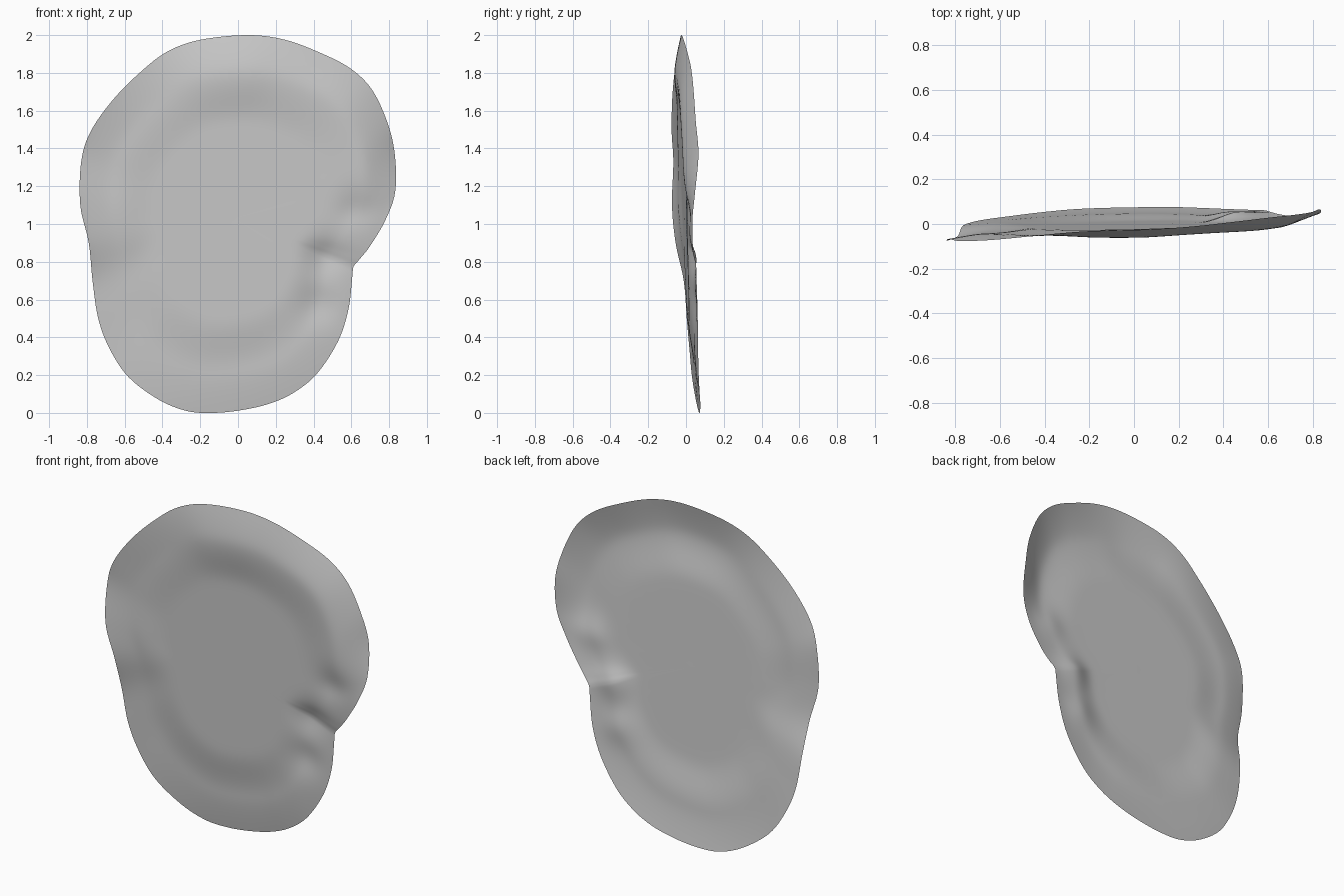
import bpy, bmesh, math
from mathutils import Vector

# Outline stations: x, z, depth at the rim, depth at the inner crest
RIM = [
    (0.05, 2.00, -0.025, -0.062), (-0.20, 1.975, -0.032, -0.062), (-0.37, 1.915, -0.045, -0.055),
    (-0.51, 1.81, -0.060, -0.050), (-0.66, 1.66, -0.073, -0.048), (-0.78, 1.49, -0.076, -0.045),
    (-0.83, 1.33, -0.067, -0.042), (-0.835, 1.10, -0.074, -0.042), (-0.79, 0.90, -0.055, -0.028),
    (-0.77, 0.70, -0.012, -0.002), (-0.74, 0.50, 0.004, 0.010), (-0.68, 0.34, 0.018, 0.020),
    (-0.58, 0.19, 0.032, 0.028), (-0.42, 0.07, 0.052, 0.037), (-0.27, 0.01, 0.066, 0.043),
    (-0.13, 0.00, 0.072, 0.046), (0.02, 0.015, 0.075, 0.048), (0.17, 0.05, 0.076, 0.048),
    (0.30, 0.11, 0.072, 0.045), (0.42, 0.21, 0.067, 0.042), (0.53, 0.38, 0.063, 0.040),
    (0.585, 0.55, 0.060, 0.038), (0.605, 0.72, 0.055, 0.036), (0.612, 0.775, 0.052, 0.034),
    (0.645, 0.815, 0.044, 0.028), (0.70, 0.885, 0.036, 0.018), (0.78, 1.02, 0.033, 0.006),
    (0.832, 1.17, 0.048, -0.008), (0.83, 1.37, 0.066, -0.016), (0.79, 1.54, 0.052, -0.022),
    (0.71, 1.71, 0.040, -0.030), (0.60, 1.82, 0.028, -0.036), (0.45, 1.90, 0.010, -0.042),
    (0.25, 1.975, -0.012, -0.052),
]
# Dents along the right side: x, z, depth, radius
DENTS = [(0.43, 0.57, 0.019, 0.095), (0.47, 0.82, 0.021, 0.095), (0.62, 1.08, 0.022, 0.095)]
CENTRE = (-0.02, 1.03)
RINGS, SUB = 48, 6


def catmull(i, t):
    """Closed smooth curve through the rim stations."""
    n = len(RIM)
    p0, p1, p2, p3 = (Vector(RIM[(i + k) % n]) for k in (-1, 0, 1, 2))
    return 0.5 * (2 * p1 + (p2 - p0) * t + (2 * p0 - 5 * p1 + 4 * p2 - p3) * t * t
                  + (3 * p1 - p0 - 3 * p2 + p3) * t ** 3)


def depth(x, z, t, rim, crest):
    """Gently tilted floor, then inner crest, then flared rim, plus the dents."""
    y = -0.005 + 0.025 * x - 0.035 * (z - 1.0)
    u = min(max((t - 0.52) / 0.28, 0), 1)
    y += (crest - y) * u * u * (3 - 2 * u)
    if t > 0.8:
        y += (rim - crest) * ((t - 0.8) / 0.2) ** 1.3
    for dx, dz, a, r in DENTS:
        y += a * math.exp(-((x - dx) ** 2 + (z - dz) ** 2) / (r * r))
    return y


# Wavy thin sheet built as concentric rings
outline = [catmull(i, s / SUB) for i in range(len(RIM)) for s in range(SUB)]
bm = bmesh.new()
cx, cz = CENTRE
hub = bm.verts.new((cx, depth(cx, cz, 0, 0, 0), cz))
rings = []
for k in range(1, RINGS + 1):
    t = k / RINGS
    ring = []
    for px, pz, rim, crest in outline:
        x, z = cx + (px - cx) * t, cz + (pz - cz) * t
        ring.append(bm.verts.new((x, depth(x, z, t, rim, crest), z)))
    rings.append(ring)
n = len(outline)
for i in range(n):
    j = (i + 1) % n
    bm.faces.new((hub, rings[0][j], rings[0][i]))
    for a, b in zip(rings, rings[1:]):
        bm.faces.new((a[i], a[j], b[j], b[i]))
bmesh.ops.recalc_face_normals(bm, faces=bm.faces)
bm.normal_update()
if sum(f.normal.y for f in bm.faces) > 0:
    bmesh.ops.reverse_faces(bm, faces=bm.faces)

# Soften the surface while keeping the rim in place
inner = [v for v in bm.verts if not v.is_boundary]
for _ in range(6):
    bmesh.ops.smooth_vert(bm, verts=inner, factor=0.5, use_axis_y=True)
for f in bm.faces:
    f.smooth = True

mesh = bpy.data.meshes.new("wavy_sheet")
bm.to_mesh(mesh)
bm.free()
sheet = bpy.data.objects.new("wavy_sheet", mesh)
bpy.context.collection.objects.link(sheet)
